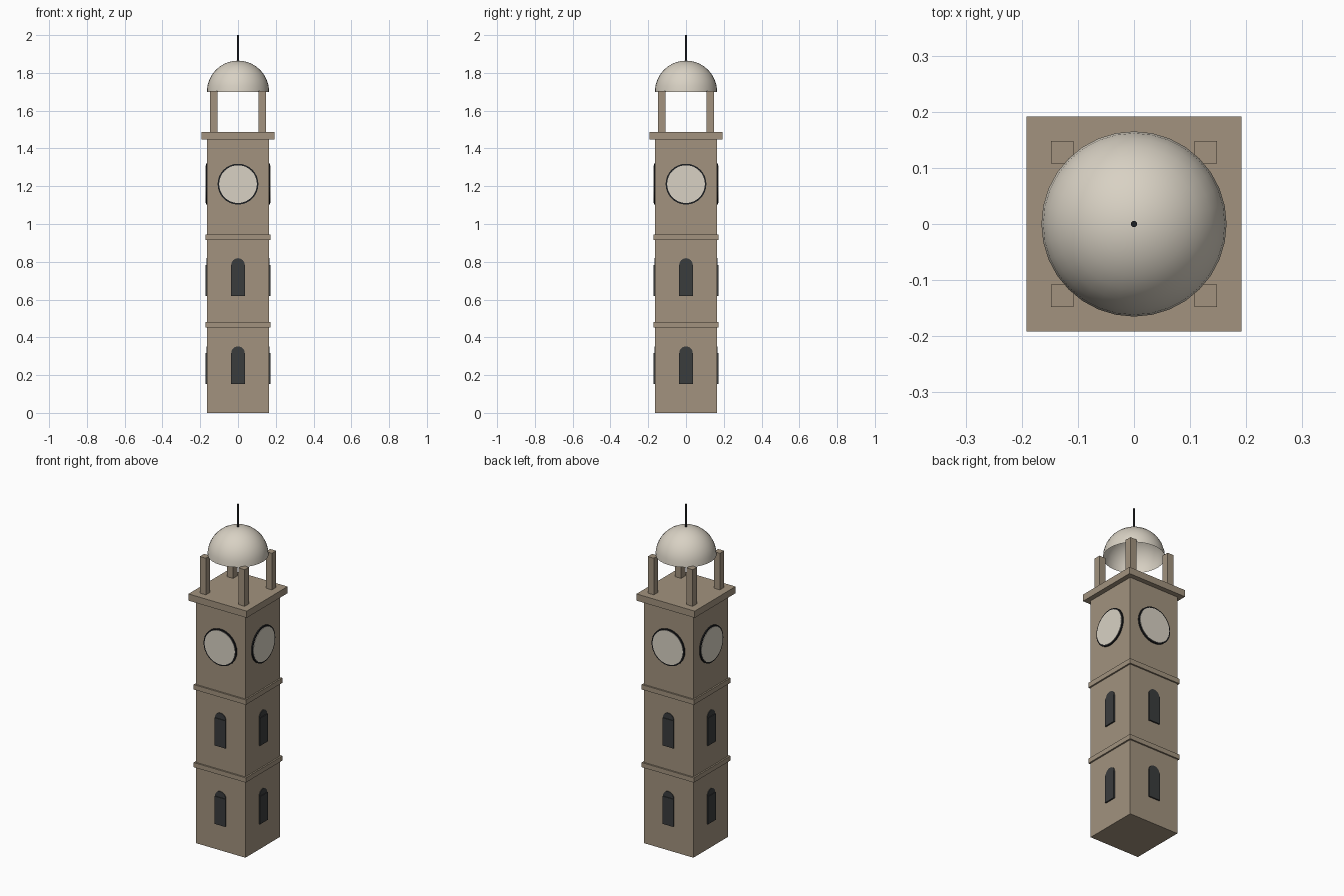
import bpy, bmesh, math
from mathutils import Matrix, Vector

if "Cube" in bpy.data.objects:
    bpy.data.objects.remove(bpy.data.objects["Cube"])


def material(name, rgb):
    m = bpy.data.materials.new(name)
    m.diffuse_color = (*rgb, 1)
    m.use_nodes = True
    m.node_tree.nodes["Principled BSDF"].inputs["Base Color"].default_value = m.diffuse_color
    return m


STONE = material("tan stone", (0.36, 0.29, 0.21))
CREAM = material("cream", (0.69, 0.64, 0.55))
GLASS = material("dark grey", (0.042, 0.045, 0.046))
IRON = material("black iron", (0.012, 0.013, 0.015))

HALF = 0.163  # half width of the shaft


def finish(name, bm, mat):
    me = bpy.data.meshes.new(name)
    bm.to_mesh(me)
    bm.free()
    me.materials.append(mat)
    ob = bpy.data.objects.new(name, me)
    bpy.context.collection.objects.link(ob)
    return ob


def block(name, half, z0, z1, mat, x=0, y=0):
    bm = bmesh.new()
    bmesh.ops.create_cube(bm, size=1, matrix=Matrix.Translation((x, y, (z0 + z1) / 2))
                          @ Matrix.Diagonal((2 * half, 2 * half, z1 - z0, 1)))
    return finish(name, bm, mat)


def plate(name, outline, z, out, mat, side):
    """Extrude an (x, z) outline outward from one wall of the shaft."""
    bm = bmesh.new()
    face = bm.faces.new([bm.verts.new((x, -HALF + 0.004, z + h)) for x, h in outline])
    ext = bmesh.ops.extrude_face_region(bm, geom=[face])
    verts = [v for v in ext["geom"] if isinstance(v, bmesh.types.BMVert)]
    bmesh.ops.translate(bm, verts=verts, vec=Vector((0, -out - 0.004, 0)))
    bmesh.ops.recalc_face_normals(bm, faces=bm.faces)
    bmesh.ops.rotate(bm, verts=bm.verts, cent=(0, 0, 0),
                     matrix=Matrix.Rotation(side * math.pi / 2, 3, "Z"))
    return finish(name, bm, mat)


def arc(radius, steps, sweep):
    return [(radius * math.cos(sweep * i / steps), radius * math.sin(sweep * i / steps))
            for i in range(steps)]


# Shaft, string courses and cornice
block("tower_shaft", HALF, 0, 1.45, STONE)
block("lower_band", 0.172, 0.453, 0.481, STONE)
block("upper_band", 0.172, 0.916, 0.945, STONE)
block("cornice", 0.192, 1.447, 1.487, STONE)

# Belfry posts
for sx in (-1, 1):
    for sy in (-1, 1):
        block("belfry_post", 0.02, 1.485, 1.705, STONE, sx * 0.128, sy * 0.128)

# Windows and clocks on all four walls
pane = [(-0.036, 0), (0.036, 0), (0.036, 0.165), (-0.036, 0.165)]
arch = arc(0.036, 12, math.pi) + [(-0.036, 0)]
for side in range(4):
    for z in (0.152, 0.619):
        plate("window_pane", pane, z, 0.008, GLASS, side)
        plate("window_arch", arch, z + 0.164, 0.004, GLASS, side)
    plate("clock_rim", arc(0.108, 32, math.tau), 1.211, 0.007, IRON, side)
    plate("clock_face", arc(0.1, 32, math.tau), 1.211, 0.009, CREAM, side)

# Open hemispherical dome
bm = bmesh.new()
bmesh.ops.create_uvsphere(bm, u_segments=32, v_segments=16, radius=0.165)
bmesh.ops.delete(bm, geom=[v for v in bm.verts if v.co.z < -0.001], context="VERTS")
bmesh.ops.translate(bm, verts=bm.verts, vec=(0, 0, 1.7))
for f in bm.faces:
    f.smooth = True
finish("dome", bm, CREAM)

# Spire
bm = bmesh.new()
bmesh.ops.create_cone(bm, cap_ends=True, segments=12, radius1=0.0055, radius2=0.0055,
                      depth=0.15, matrix=Matrix.Translation((0, 0, 1.925)))
finish("spire", bm, IRON)
